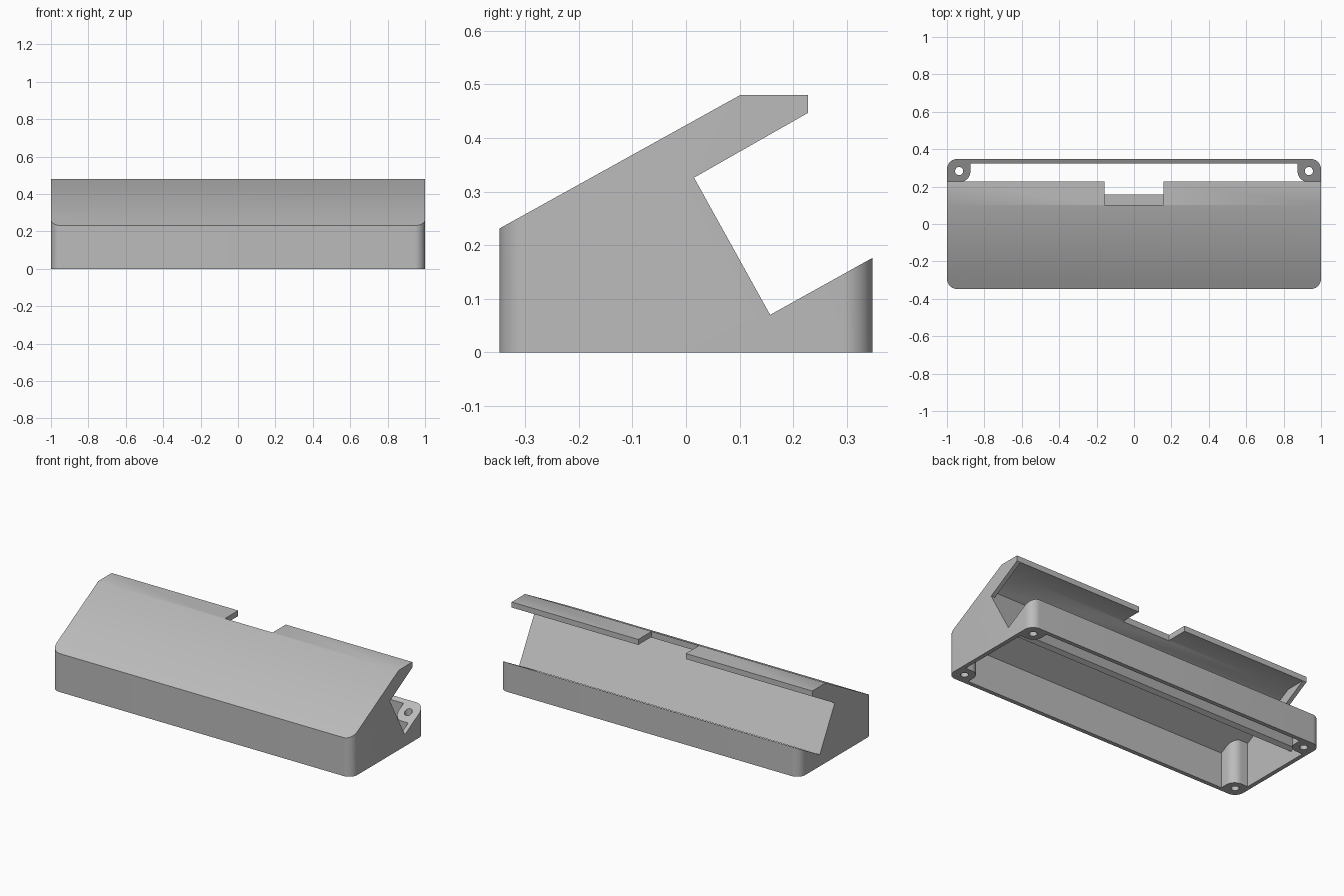
import bpy, bmesh, math

cube = bpy.data.objects.get("Cube")
if cube:
    bpy.data.objects.remove(cube, do_unlink=True)

grey = bpy.data.materials.new("plain_grey")
grey.use_nodes = True
COLOUR = (0.5, 0.5, 0.5, 1)
grey.diffuse_color = COLOUR
grey.node_tree.nodes["Principled BSDF"].inputs["Base Color"].default_value = COLOUR


def prism(name, points, low, high, axis="z"):
    """Extrude an outline: (y, z) points along x, or (x, y) points along z."""
    bm = bmesh.new()
    place = (lambda p: (low, *p)) if axis == "x" else (lambda p: (*p, low))
    face = bm.faces.new([bm.verts.new(place(p)) for p in points])
    out = bmesh.ops.extrude_face_region(bm, geom=[face])
    shift = (high - low, 0, 0) if axis == "x" else (0, 0, high - low)
    bmesh.ops.translate(bm, vec=shift,
                        verts=[v for v in out["geom"] if isinstance(v, bmesh.types.BMVert)])
    bmesh.ops.recalc_face_normals(bm, faces=bm.faces)
    mesh = bpy.data.meshes.new(name)
    bm.to_mesh(mesh)
    bm.free()
    obj = bpy.data.objects.new(name, mesh)
    bpy.context.collection.objects.link(obj)
    mesh.materials.append(grey)
    return obj


def rounded(x0, x1, y0, y1, r, steps=10):
    """Rectangle outline with rounded corners."""
    pts = []
    corners = ((x1 - r, y1 - r), (x0 + r, y1 - r), (x0 + r, y0 + r), (x1 - r, y0 + r))
    for i, (cx, cy) in enumerate(corners):
        for k in range(steps + 1):
            a = math.pi / 2 * (i + k / steps)
            pts.append((cx + r * math.cos(a), cy + r * math.sin(a)))
    return pts


def combine(obj, tool, operation):
    """Apply a boolean and drop the tool."""
    mod = obj.modifiers.new("combine", "BOOLEAN")
    mod.operation, mod.object, mod.solver = operation, tool, "EXACT"
    bpy.context.view_layer.objects.active = obj
    bpy.ops.object.modifier_apply(modifier=mod.name)
    bpy.data.objects.remove(tool, do_unlink=True)


HALF_Y, WALL = 0.348, 0.025
BOSS_X, BOSS_Y = 0.935, 0.283

# Outer body: side profile with the rear cradle, rounded at the upright corners
body = prism("enclosure_shell", [(-0.36, 0.2245), (0.101, 0.48), (0.228, 0.48), (0.228, 0.447),
                                 (0.015, 0.326), (0.157, 0.07), (0.36, 0.183),
                                 (0.36, 0), (-0.36, 0)], -1.1, 1.1, "x")
combine(body, prism("corner_tool", rounded(-1, 1, -HALF_Y, HALF_Y, 0.055), -0.1, 0.6), "INTERSECT")

# Cavity, open at the bottom and cradle, leaving walls, cheeks and corner bosses
inner = HALF_Y - WALL
cavity = prism("cavity_tool", [(-inner, -0.1), (-inner, 0.211), (0.109, 0.447), (0.3, 0.447),
                               (inner, 0.4), (inner, -0.1)], -1 + WALL, 1 - WALL, "x")
for sx in (-1, 1):
    for sy, top in ((-1, 0.6), (1, 0.3)):
        xs = sorted((sx * 0.875, sx * 1.2))
        ys = sorted((sy * 0.225, sy * 0.5))
        combine(cavity, prism("boss_tool", rounded(*xs, *ys, 0.055), -0.2, top), "DIFFERENCE")
combine(body, cavity, "DIFFERENCE")

# Screw holes: through at the back, blind at the front
for sx in (-1, 1):
    for sy, top in ((-1, 0.15), (1, 0.3)):
        circle = [(sx * BOSS_X + 0.022 * math.cos(math.tau * k / 24),
                   sy * BOSS_Y + 0.022 * math.sin(math.tau * k / 24)) for k in range(24)]
        combine(body, prism("hole_tool", circle, -0.1, top), "DIFFERENCE")

# Notch in the middle of the rear lip
combine(body, prism("notch_tool", [(-0.158, 0.102), (0.158, 0.102), (0.158, 0.3), (-0.158, 0.3)],
                    0.4, 0.6), "DIFFERENCE")

# Tilted panel behind the cradle
panel = prism("cradle_panel", [(0.157, 0.07), (-0.02, 0.389), (-0.05, 0.383), (0.131, 0.056)],
              -1 + WALL / 2, 1 - WALL / 2, "x")
combine(body, panel, "UNION")

body.select_set(True)
bpy.context.view_layer.objects.active = body
bpy.ops.object.shade_smooth_by_angle(angle=math.radians(30))
